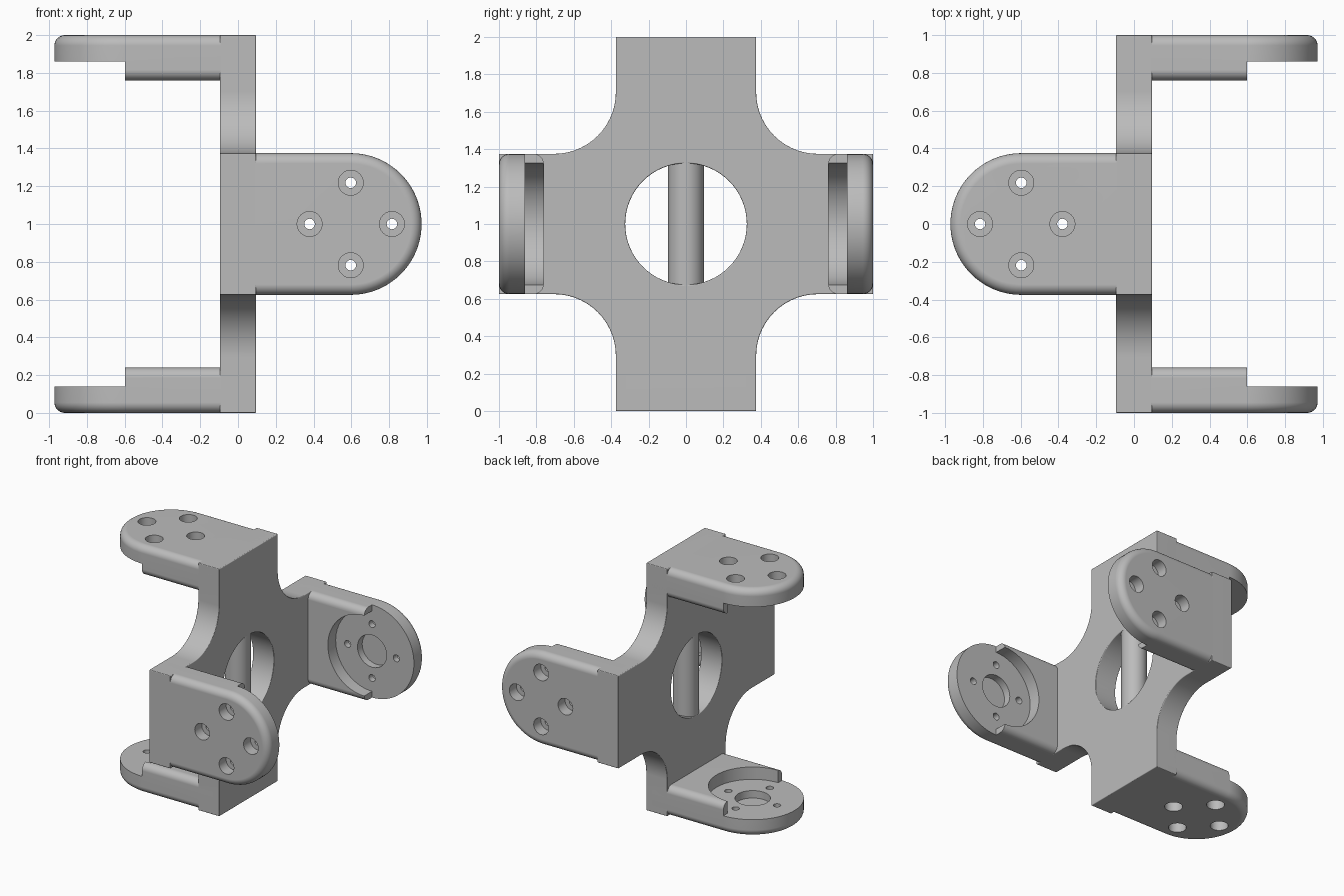
import bpy, bmesh
from math import cos, sin, pi
from mathutils import Matrix, Vector

if "Cube" in bpy.data.objects:
    bpy.data.objects.remove(bpy.data.objects["Cube"])

HALF = 0.375      # half width of every arm
T = 0.095         # half thickness of the cross
FILLET = 0.055
PAD = 0.597       # centre of the round mounting pad along an arm

grey = bpy.data.materials.new("light_grey")
grey.use_nodes = True
grey.diffuse_color = (0.5, 0.5, 0.5, 1)
grey.node_tree.nodes["Principled BSDF"].inputs["Base Color"].default_value = (0.5, 0.5, 0.5, 1)


def arc(cx, cy, r, a0, a1, n):
    return [(cx + r * cos(a0 + (a1 - a0) * i / n), cy + r * sin(a0 + (a1 - a0) * i / n))
            for i in range(n + 1)]


def prism(name, outline, low, high):
    """Extrude a closed outline along local z."""
    bm = bmesh.new()
    face = bm.faces.new([bm.verts.new((x, y, low)) for x, y in outline])
    grown = bmesh.ops.extrude_face_region(bm, geom=[face])
    verts = [v for v in grown["geom"] if isinstance(v, bmesh.types.BMVert)]
    bmesh.ops.translate(bm, verts=verts, vec=(0, 0, high - low))
    bmesh.ops.recalc_face_normals(bm, faces=bm.faces)
    mesh = bpy.data.meshes.new(name)
    bm.to_mesh(mesh)
    bm.free()
    mesh.materials.append(grey)
    ob = bpy.data.objects.new(name, mesh)
    bpy.context.collection.objects.link(ob)
    return ob


def disc(name, x, y, r, low, high, n=48):
    return prism(name, arc(x, y, r, 0, 2 * pi, n)[:-1], low, high)


def activate(ob):
    bpy.ops.object.select_all(action="DESELECT")
    ob.select_set(True)
    bpy.context.view_layer.objects.active = ob


def cut(ob, cutter):
    activate(ob)
    mod = ob.modifiers.new("cut", "BOOLEAN")
    mod.operation, mod.solver, mod.object = "DIFFERENCE", "EXACT", cutter
    bpy.ops.object.modifier_apply(modifier=mod.name)
    bpy.data.objects.remove(cutter)


def round_edges(ob):
    activate(ob)
    mod = ob.modifiers.new("fillet", "BEVEL")
    mod.width, mod.segments, mod.limit_method = FILLET, 6, "ANGLE"
    mod.angle_limit = 0.7
    bpy.ops.object.modifier_apply(modifier=mod.name)


def smooth(ob):
    activate(ob)
    bpy.ops.object.shade_smooth_by_angle(angle=0.6)
    mod = ob.modifiers.new("flat_normals", "WEIGHTED_NORMAL")
    mod.keep_sharp = True


def place(ob, u, w):
    """Point local x along u and local z along w, around the model centre."""
    u, w = Vector(u), Vector(w)
    turn = Matrix((u, w.cross(u), w)).transposed().to_4x4()
    ob.matrix_world = Matrix.Translation((0, 0, 1)) @ turn


# Cross-shaped centre plate with a round opening
R = 0.33
outline = []
for k in range(4):
    quarter = [(1, -HALF), (1, HALF)] + arc(HALF + R, HALF + R, R, 1.5 * pi, pi, 14)
    c, s = cos(k * pi / 2), sin(k * pi / 2)
    outline += [(x * c - y * s, x * s + y * c) for x, y in quarter]
cross = prism("cross_plate", outline, -T, T)
cut(cross, disc("opening_cutter", 0, 0, 0.325, -1, 1, 64))
round_edges(cross)
place(cross, (0, 1, 0), (1, 0, 0))
smooth(cross)

# Upright bar across the opening
bar = disc("centre_bar", 0, 0, T, -0.345, 0.345)
place(bar, (1, 0, 0), (0, 0, 1))
smooth(bar)

# Four mounting arms, two reaching each way
arms = {"front_arm": ((1, 0, 0), (0, -1, 0)), "back_arm": ((1, 0, 0), (0, 1, 0)),
        "top_arm": ((-1, 0, 0), (0, 0, 1)), "bottom_arm": ((-1, 0, 0), (0, 0, -1))}
for name, (u, w) in arms.items():
    arm = prism(name, [(-T, HALF), (-T, -HALF)] + arc(PAD, 0, HALF, -pi / 2, pi / 2, 40),
                0.76, 1)
    round_edges(arm)
    # thin round pad with its seat
    cut(arm, prism("pad_cutter", [(PAD, -1), (2, -1), (2, 1), (PAD, 1)], 0.5, 0.86))
    cut(arm, disc("seat_cutter", PAD, 0, 0.325, 0.6, 0.86, 64))
    cut(arm, disc("hub_cutter", PAD, 0, 0.13, 0.8, 0.92))
    # four counterbored screw holes
    for k in range(4):
        x, y = PAD + 0.218 * cos(k * pi / 2), 0.218 * sin(k * pi / 2)
        cut(arm, disc("bore_cutter", x, y, 0.066, 0.91, 1.1, 32))
        cut(arm, disc("screw_cutter", x, y, 0.028, 0.8, 1.1, 20))
    place(arm, u, w)
    smooth(arm)
